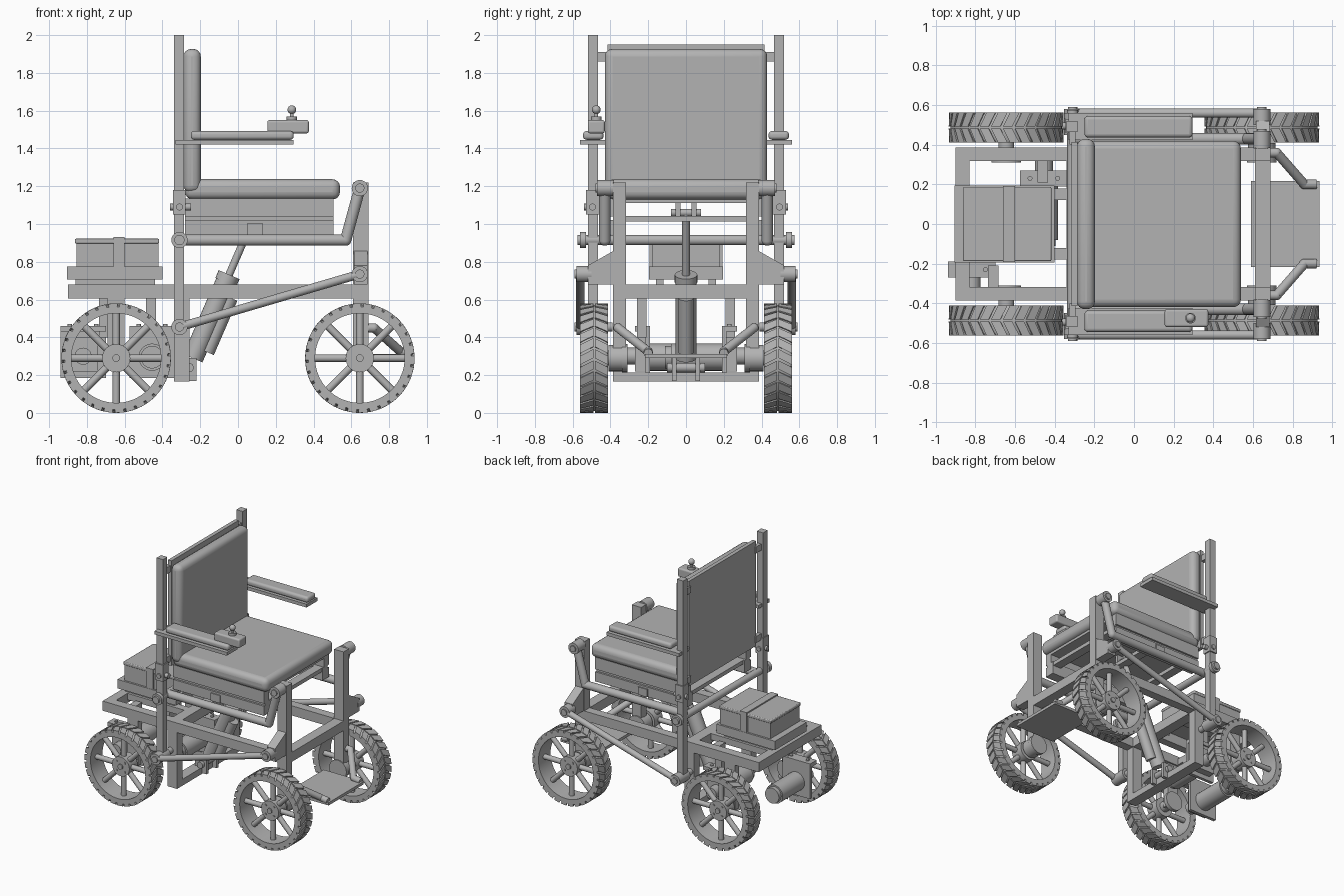
import bpy, bmesh, math
from mathutils import Vector, Matrix

if "Cube" in bpy.data.objects:
    bpy.data.objects.remove(bpy.data.objects["Cube"], do_unlink=True)

grey = bpy.data.materials.new("plain grey")
grey.use_nodes = True
COLOUR = (0.45, 0.45, 0.45, 1)
grey.diffuse_color = COLOUR
grey.node_tree.nodes["Principled BSDF"].inputs["Base Color"].default_value = COLOUR


def finish(name, bm, mirror=False, bevel=0, segments=4):
    """Turn a bmesh into an object, optionally bevelled and mirrored across the chair."""
    bmesh.ops.recalc_face_normals(bm, faces=bm.faces)
    mesh = bpy.data.meshes.new(name)
    bm.to_mesh(mesh)
    bm.free()
    mesh.materials.append(grey)
    obj = bpy.data.objects.new(name, mesh)
    bpy.context.collection.objects.link(obj)
    if bevel:
        mod = obj.modifiers.new("rounded edges", 'BEVEL')
        mod.width, mod.segments = bevel, segments
    if mirror:
        mod = obj.modifiers.new("other side", 'MIRROR')
        mod.use_axis = (False, True, False)
        mod.use_mirror_merge = False
    bpy.ops.object.select_all(action='DESELECT')
    obj.select_set(True)
    bpy.context.view_layer.objects.active = obj
    bpy.ops.object.shade_smooth_by_angle(angle=math.radians(35))
    return obj


def box(name, x, y, z, **options):
    bm = bmesh.new()
    size = Vector((x[1] - x[0], y[1] - y[0], z[1] - z[0]))
    centre = Vector((sum(x), sum(y), sum(z))) / 2
    bmesh.ops.create_cube(bm, size=1, matrix=Matrix.Translation(centre) @ Matrix.Diagonal(size).to_4x4())
    return finish(name, bm, **options)


def add_rod(bm, start, end, radius, sides=24):
    start, end = Vector(start), Vector(end)
    way = end - start
    turn = way.to_track_quat('Z', 'Y').to_matrix().to_4x4()
    bmesh.ops.create_cone(bm, cap_ends=True, segments=sides, radius1=radius, radius2=radius,
                          depth=way.length, matrix=Matrix.Translation((start + end) / 2) @ turn)


def add_ball(bm, centre, radius):
    bmesh.ops.create_uvsphere(bm, u_segments=20, v_segments=12, radius=radius,
                              matrix=Matrix.Translation(centre))


def tube(name, points, radius, **options):
    """Round tube through the points with ball joints at the bends."""
    bm = bmesh.new()
    for start, end in zip(points, points[1:]):
        add_rod(bm, start, end, radius)
    for bend in points[1:-1]:
        add_ball(bm, bend, radius)
    return finish(name, bm, **options)


def pin(name, x, z, y, radius, **options):
    """Cylinder lying across the chair."""
    return tube(name, [(x, y[0], z), (x, y[1], z)], radius, **options)


# Wheels: lathed tyre, chevron lugs, spokes and hub
AXLE_X, AXLE_Z, WHEEL_Y, HALF = 0.645, 0.29, 0.487, 0.075


def wheel(name, x):
    bm = bmesh.new()
    centre = Vector((x, WHEEL_Y, AXLE_Z))

    def spot(radius, angle, across):
        return centre + Vector((radius * math.cos(angle), across, radius * math.sin(angle)))

    profile = [(0.237, -HALF), (0.272, -HALF), (0.281, -0.06),
               (0.281, 0.06), (0.272, HALF), (0.237, HALF)]
    steps = 64
    rings = [[bm.verts.new(spot(r, math.tau * i / steps, y)) for r, y in profile] for i in range(steps)]
    for i, ring in enumerate(rings):
        following = rings[(i + 1) % steps]
        for j in range(len(profile)):
            k = (j + 1) % len(profile)
            bm.faces.new((ring[j], ring[k], following[k], following[j]))
    lugs = 30
    pitch = math.tau / lugs
    for i in range(lugs):
        for side in (-1, 1):
            a = i * pitch
            slant, length = pitch * 0.6, pitch * 0.78
            corners = [(a, 0.004), (a + length, 0.004), (a + length - slant, HALF), (a - slant, HALF)]
            low, high = [[bm.verts.new(spot(r, t, side * y)) for t, y in corners] for r in (0.27, AXLE_Z)]
            bm.faces.new(high)
            for j in range(4):
                k = (j + 1) % 4
                bm.faces.new((low[j], low[k], high[k], high[j]))
    for i in range(8):
        angle = math.tau * i / 8
        add_rod(bm, spot(0.04, angle, 0), spot(0.245, angle, 0), 0.02, 12)
    add_rod(bm, spot(0, 0, -0.06), spot(0, 0, 0.04), 0.075, 32)
    add_rod(bm, spot(0, 0, 0.04), spot(0, 0, 0.05), 0.02, 16)
    for i in range(4):
        bolt = math.tau * (i + 0.5) / 4
        add_rod(bm, spot(0.05, bolt, 0.03), spot(0.05, bolt, 0.046), 0.008, 8)
    finish(name, bm, mirror=True)


for label, x in (("front", AXLE_X), ("rear", -AXLE_X)):
    wheel(label + "_wheels", x)
    pin(label + "_axles", x, AXLE_Z, (0.32, 0.47), 0.04, mirror=True)
    pin(label + "_axle_flanges", x, AXLE_Z, (0.31, 0.34), 0.075, mirror=True)
pin("front_axle_drums", AXLE_X, AXLE_Z, (0.32, 0.41), 0.07, mirror=True)

# Main frame
RAIL_Y, RAIL_Z = (0.317, 0.386), (0.605, 0.68)
INNER = (-0.33, 0.33)
FRONT_X, BACK_X = (0.61, 0.69), (-0.34, -0.257)
box("side_rails", (-0.9, 0.69), RAIL_Y, RAIL_Z, mirror=True)
box("front_crossbar", FRONT_X, INNER, RAIL_Z)
box("rear_crossbar", (-0.9, -0.83), (-0.386, 0.386), RAIL_Z)
box("middle_crossbar", BACK_X, INNER, RAIL_Z)
box("front_posts", FRONT_X, RAIL_Y, (0.25, 1.22), mirror=True)
box("lower_rear_posts", BACK_X, RAIL_Y, (0.165, 0.68), mirror=True)
box("bottom_crossbar", BACK_X, INNER, (0.165, 0.215))
box("rear_axle_hangers", (-0.69, -0.6), (0.33, 0.38), (0.25, 0.61), mirror=True)

# Gussets that carry the lower arm bearings
bm = bmesh.new()
outline = [(0.38, 0.86), (0.52, 0.78), (0.52, 0.68), (0.38, 0.68)]
face = bm.faces.new([bm.verts.new((0.615, y, z)) for y, z in outline])
grown = bmesh.ops.extrude_face_region(bm, geom=[face])["geom"]
bmesh.ops.translate(bm, vec=(0.07, 0, 0), verts=[v for v in grown if isinstance(v, bmesh.types.BMVert)])
finish("bearing_gussets", bm, mirror=True)

# Lifting linkage
PIVOT = -0.31
tube("lower_arms", [(PIVOT, 0.56, 0.455), (AXLE_X, 0.56, 0.735)], 0.023, mirror=True)
tube("upper_arms", [(PIVOT, 0.43, 0.915), (0.57, 0.43, 0.915), (AXLE_X, 0.43, 1.19)], 0.03, mirror=True)
pin("cross_shaft", PIVOT, 0.915, (-0.575, 0.575), 0.027)
for label, x, z, y in (("lower_rear", PIVOT, 0.455, (0.45, 0.58)), ("upper_rear", PIVOT, 0.915, (0.53, 0.56)),
                       ("lower_front", AXLE_X, 0.735, (0.5, 0.58)), ("upper_front", AXLE_X, 1.19, (0.38, 0.47))):
    pin(label + "_bearings", x, z, y, 0.043, mirror=True)
    pin(label + "_pins", x, z, (y[0] - 0.06, y[1] + 0.01), 0.024, mirror=True)

# Backrest
POST_X, POST_Y = (-0.34, -0.286), (0.465, 0.52)
box("back_posts", POST_X, POST_Y, (0.42, 2), mirror=True)
box("post_sleeves", (-0.345, -0.278), (0.46, 0.53), (1.05, 1.18), mirror=True)
pin("sleeve_bolts", PIVOT, 1.09, (0.45, 0.54), 0.018, mirror=True)
tube("sleeve_knobs", [(-0.36, 0.495, 1.09), (-0.25, 0.495, 1.09)], 0.018, mirror=True)
box("back_panel", (-0.315, -0.285), (-0.415, 0.415), (1.13, 1.95))
for label, z in (("upper", (1.86, 1.91)), ("lower", (1.16, 1.21))):
    box(label + "_back_brackets", (-0.325, -0.295), (0.4, 0.47), z, mirror=True)
box("back_cushion", (-0.288, -0.197), (-0.43, 0.43), (1.165, 1.927), bevel=0.04)

# Seat
SEAT_X = (-0.28, 0.505)
box("seat_cushion", (-0.28, 0.54), (-0.42, 0.42), (1.13, 1.237), bevel=0.04)
box("seat_board", SEAT_X, (-0.4, 0.4), (1.11, 1.135))
box("upper_seat_beams", SEAT_X, (0.34, 0.4), (1.04, 1.12), mirror=True)
box("seat_beam_strips", SEAT_X, (0.32, 0.385), (1.018, 1.042), mirror=True)
box("lower_seat_beams", SEAT_X, (0.32, 0.4), (0.945, 1.02), mirror=True)
box("beam_latches", (0.05, 0.13), (0.39, 0.408), (0.945, 1.005), mirror=True)
for label, x in (("rear", -0.27), ("middle", 0.07), ("front", 0.43)):
    box(label + "_seat_crossbar", (x, x + 0.07), INNER, (1.012, 1.042))

# Armrests and joystick
box("armrest_plates", (-0.33, 0.295), (0.425, 0.56), (1.42, 1.446), mirror=True)
box("armrest_pads", (-0.25, 0.295), (0.437, 0.545), (1.446, 1.492), mirror=True, bevel=0.018)
box("control_box", (0.155, 0.375), (-0.52, -0.43), (1.48, 1.55), bevel=0.012)
STICK = (0.285, -0.475)
tube("joystick_boot", [(*STICK, 1.545), (*STICK, 1.57)], 0.027)
tube("joystick_stem", [(*STICK, 1.55), (*STICK, 1.61)], 0.01)
bm = bmesh.new()
add_ball(bm, (*STICK, 1.605), 0.023)
finish("joystick_knob", bm)

# Actuator
foot, top = Vector((-0.26, 0, 0.24)), Vector((0.095, 0, 1.06))
joint = foot.lerp(top, 0.58)
tube("actuator_body", [foot.lerp(top, 0.06), joint], 0.055)
tube("actuator_collar", [foot.lerp(top, 0.55), foot.lerp(top, 0.6)], 0.06)
tube("actuator_rod", [joint, top], 0.02)
tube("actuator_gear_motor", [foot.lerp(top, 0.1) + Vector((0.06, 0, 0)), foot.lerp(top, 0.45) + Vector((0.06, 0, 0))], 0.04)
box("actuator_clevis", (-0.32, -0.22), (0.05, 0.075), (0.17, 0.29), mirror=True)
pin("actuator_foot_pin", foot.x, foot.z, (-0.1, 0.1), 0.025)
pin("actuator_top_pin", top.x, top.z, (-0.08, 0.08), 0.02)
box("actuator_top_bracket", (0.06, 0.13), (0.03, 0.055), (1.035, 1.11), mirror=True)

# Battery and tray
box("battery_tray", (-0.905, -0.4), (-0.195, 0.195), (0.705, 0.775))
box("tray_feet", (-0.86, -0.44), (0.12, 0.16), (0.67, 0.71), mirror=True)
box("tray_supports", (-0.88, -0.26), (0.12, 0.18), (0.63, 0.68), mirror=True)
box("battery", (-0.855, -0.42), (-0.18, 0.18), (0.77, 0.9))
box("battery_lid", (-0.863, -0.417), (-0.187, 0.187), (0.897, 0.922), bevel=0.006, segments=2)
box("battery_strap", (-0.66, -0.6), (-0.193, 0.193), (0.77, 0.932))

# Drive motors, one for each rear wheel
for label, x, side in (("right", -0.82, -1), ("left", -0.455, 1)):
    def across(a, b):
        return tuple(sorted((side * a, side * b)))
    box(label + "_motor_shelf", (x - 0.12, x + 0.12), across(0.19, 0.27), (0.43, 0.46))
    box(label + "_motor_plate", (x - 0.12, x + 0.12), across(0.19, 0.215), (0.185, 0.46))
    box(label + "_gearbox", (x - 0.08, x + 0.08), across(0.21, 0.27), (0.22, 0.4))
    bar = x + 0.11 if side < 0 else x - 0.005
    box(label + "_motor_hanger", (bar - 0.027, bar + 0.027), across(0.21, 0.26), (0.4, 0.62))
    box(label + "_hanger_arm", (bar - 0.027, bar + 0.027), across(0.21, 0.33), (0.61, 0.66))
    pin(label + "_motor", x, 0.295, across(-0.08, 0.2), 0.072)
    pin(label + "_motor_cap", x, 0.295, across(-0.11, -0.08), 0.06)
    pin(label + "_drive_pulley", x, 0.3, across(0.27, 0.34), 0.045)
    for dx in (-0.07, 0.07):
        tube(label + "_shelf_bolt", [(x + dx, side * 0.23, 0.45), (x + dx, side * 0.23, 0.47)], 0.012)

# Footrest
box("footplate", (0.59, 0.935), (-0.217, 0.217), (0.29, 0.312))
tube("footrest_tubes", [(0.65, 0.36, 0.45), (0.72, 0.36, 0.45), (0.86, 0.2, 0.325), (0.92, 0.2, 0.315)],
     0.024, mirror=True)
